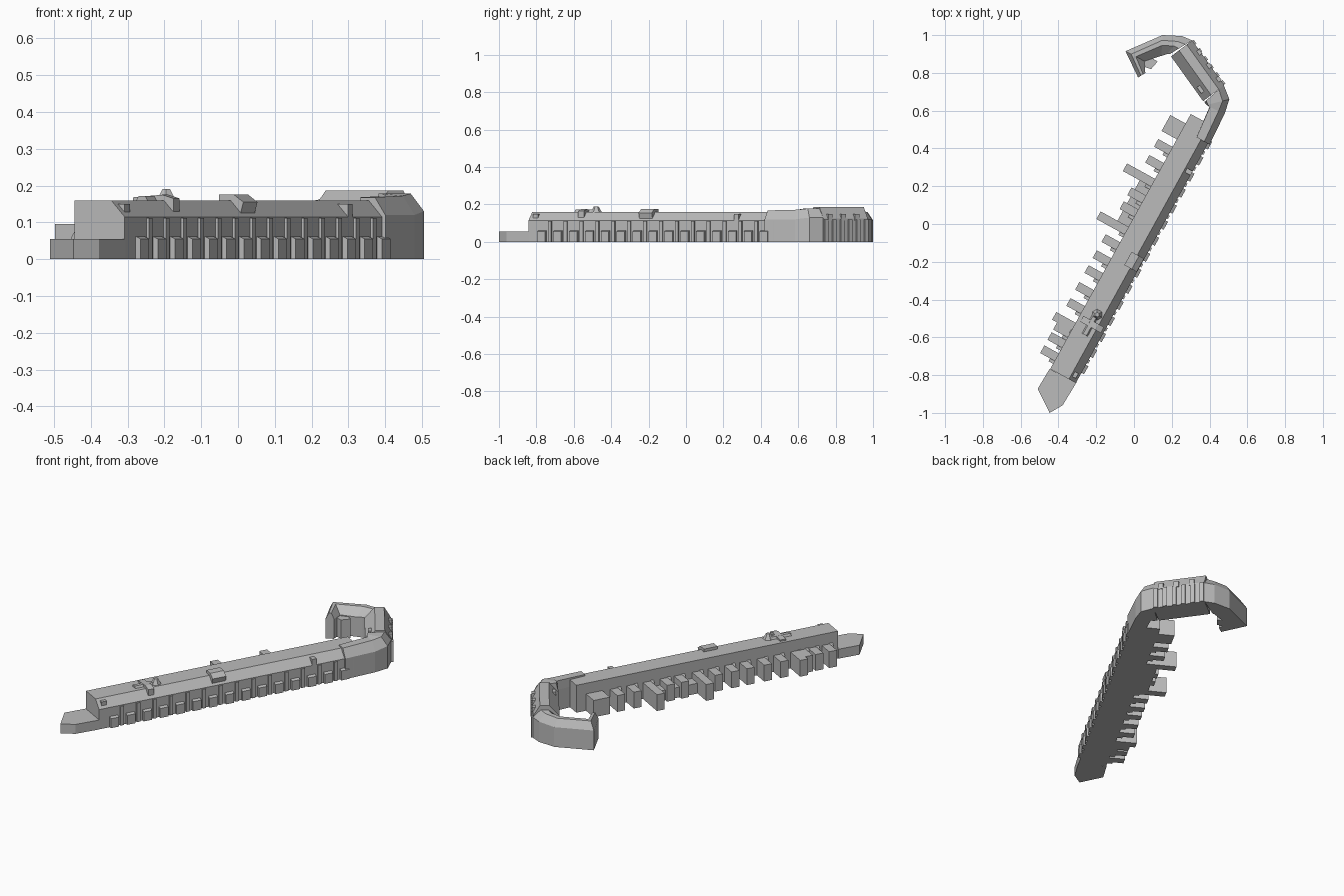
import bpy
import bmesh
from mathutils import Vector, Matrix

if "Cube" in bpy.data.objects:
    bpy.data.objects.remove(bpy.data.objects["Cube"])

grey = bpy.data.materials.new("plain_grey")
grey.use_nodes = True
grey.diffuse_color = (0.5, 0.5, 0.5, 1)
grey.node_tree.nodes["Principled BSDF"].inputs["Base Color"].default_value = (0.5, 0.5, 0.5, 1)

# Long hall frame: u runs along the hall, v points to its outer side
U = Vector((0.483, 0.876, 0)).normalized()
V = Vector((U.y, -U.x, 0))


def hall(u, v, z=0.0):
    return U * u + V * v + Vector((0, 0, z))


def finish(name, bm):
    bmesh.ops.recalc_face_normals(bm, faces=bm.faces)
    me = bpy.data.meshes.new(name)
    bm.to_mesh(me)
    bm.free()
    me.materials.append(grey)
    ob = bpy.data.objects.new(name, me)
    bpy.context.collection.objects.link(ob)
    return ob


def loft(name, rings):
    """Closed solid through matching rings of points."""
    bm = bmesh.new()
    rows = [[bm.verts.new(p) for p in ring] for ring in rings]
    n = len(rows[0])
    for a, b in zip(rows, rows[1:]):
        for i in range(n):
            j = (i + 1) % n
            bm.faces.new((a[i], a[j], b[j], b[i]))
    bm.faces.new(rows[0][::-1])
    bm.faces.new(rows[-1])
    return finish(name, bm)


def hall_profile(name, u0, u1, section):
    return loft(name, [[hall(u, v, z) for v, z in section] for u in (u0, u1)])


def hall_box(name, u0, u1, v0, v1, z0, z1):
    return hall_profile(name, u0, u1, [(v0, z0), (v1, z0), (v1, z1), (v0, z1)])


def mansard(name, stations):
    """Wing with sloped roof edges; station = outer, inner, eave, top, slope shares."""
    rings = []
    for outer, inner, eave, top, s, t in stations:
        o, i = Vector((*outer, 0)), Vector((*inner, 0))
        up = lambda p, z: p + Vector((0, 0, z))
        rings.append([o, up(o, eave), up(o.lerp(i, s), top),
                      up(o.lerp(i, t), top), up(i, eave), i])
    return loft(name, rings)


# Long hall with sloped outer roof edge
hall_profile("main_hall", -0.886, 0.655,
             [(-0.018, 0), (0.137, 0), (0.137, 0.115), (0.095, 0.16), (-0.018, 0.16)])

# Low pointed platform at the front end
plan = [(-0.51, -0.873), (-0.447, -1.0), (-0.378, -0.96), (-0.305, -0.84), (-0.447, -0.767)]
loft("front_platform", [[Vector((x, y, z)) for x, y in plan] for z in (0, 0.055)])

# Outer wall bays and pilasters
for k in range(15):
    u = -0.80 + k * 0.097
    hall_profile(f"outer_bay_{k}", u - 0.024, u + 0.024,
                 [(0.12, 0), (0.152, 0), (0.152, 0.055), (0.137, 0.062), (0.12, 0.062)])
    hall_box(f"outer_pilaster_{k}", u + 0.036, u + 0.056, 0.12, 0.145, 0, 0.112)

# Blocks along the inner wall, each with a sloped link to the hall
starts = [-0.815, -0.735, -0.673, -0.63, -0.529, -0.432, -0.33, -0.24,
          -0.143, -0.05, 0.056, 0.14, 0.24, 0.336, 0.433]
reach = {3: -0.135, 9: -0.187, 12: -0.187}
for k, u in enumerate(starts):
    hall_box(f"inner_block_{k}", u - 0.023, u + 0.023, reach.get(k, -0.105), 0, 0, 0.095)
    hall_profile(f"inner_link_{k}", u - 0.04, u - 0.02,
                 [(0, 0), (0, 0.12), (-0.03, 0.085), (-0.045, 0.06), (-0.045, 0)])
hall_box("inner_end_block", 0.502, 0.598, -0.11, 0, 0, 0.098)
hall_box("court_link", -0.05, 0.24, -0.085, 0, 0, 0.06)

# Roof cluster near the front
hall_profile("roof_cross_ridge", -0.59, -0.555,
             [(0.0, 0.155), (0.125, 0.13), (0.125, 0.165), (0.09, 0.175), (0.0, 0.168)])
hall_profile("roof_long_ridge", -0.64, -0.52,
             [(0.035, 0.155), (0.075, 0.155), (0.065, 0.172), (0.045, 0.172)])
bm = bmesh.new()
bmesh.ops.create_cone(bm, cap_ends=True, segments=6, radius1=0.035, radius2=0.012, depth=0.04,
                      matrix=Matrix.Translation((-0.195, -0.48, 0.17)))
finish("roof_turret", bm)

# Dormers on the hall roof edge
hall_profile("middle_dormer", -0.215, -0.135,
             [(0.06, 0.155), (0.125, 0.12), (0.135, 0.155), (0.105, 0.176), (0.06, 0.176)])
hall_box("front_dormer", -0.865, -0.835, 0.085, 0.125, 0.12, 0.15)
hall_box("rear_dormer", 0.37, 0.395, 0.1, 0.137, 0.1, 0.15)

# Corner pavilion linking the hall to the cross wing
mansard("corner_pavilion", [
    ((0.40, 0.42), (0.33, 0.46), 0.12, 0.168, 0.4, 0.98),
    ((0.479, 0.582), (0.40, 0.62), 0.12, 0.172, 0.4, 0.98),
    ((0.505, 0.66), (0.385, 0.63), 0.13, 0.178, 0.3, 0.95),
    ((0.475, 0.735), (0.372, 0.645), 0.13, 0.178, 0.25, 0.9)])

# Tall cross wing
wing_a, wing_b = Vector((0.478, 0.735)), Vector((0.308, 0.972))
inward = Vector((-0.112, -0.085))
mansard("cross_wing", [(tuple(p), tuple(p + inward), 0.125, 0.187, 0.26, 0.62)
                       for p in (wing_a, wing_b)])

# Buttresses and roof windows on the outer side of the wing
along = (wing_b - wing_a).normalized()
out = -inward.normalized()


def wing_box(name, t, width, d0, d1, z0, z1):
    c = wing_a.lerp(wing_b, t)
    corners = [c + along * w + out * d for w, d in
               ((-width, d0), (width, d0), (width, d1), (-width, d1))]
    return loft(name, [[Vector((p.x, p.y, z)) for p in corners] for z in (z0, z1)])


for k in range(6):
    wing_box(f"wing_buttress_{k}", 0.05 + k * 0.18, 0.012, -0.02, 0.009, 0, 0.12)
for k in range(3):
    wing_box(f"wing_window_{k}", 0.15 + k * 0.3, 0.014, -0.03, 0.004, 0.115, 0.15)
wing_box("wing_inner_dormer", 0.2, 0.02, -0.125, -0.09, 0.12, 0.165)

# Curved end wing
mansard("curved_wing", [
    ((0.308, 0.972), (0.19, 0.90), 0.12, 0.165, 0.3, 0.6),
    ((0.254, 0.995), (0.175, 0.90), 0.118, 0.16, 0.3, 0.55),
    ((0.151, 1.0), (0.145, 0.89), 0.115, 0.157, 0.25, 0.5),
    ((-0.045, 0.915), (0.055, 0.862), 0.115, 0.157, 0.3, 0.55),
    ((0.022, 0.775), (0.06, 0.80), 0.115, 0.15, 0.4, 0.7)])
loft("curved_wing_annex", [[Vector((x, y, z)) for x, y in
                            ((0.03, 0.84), (0.09, 0.82), (0.125, 0.86), (0.06, 0.9))]
                           for z in (0, 0.11)])
